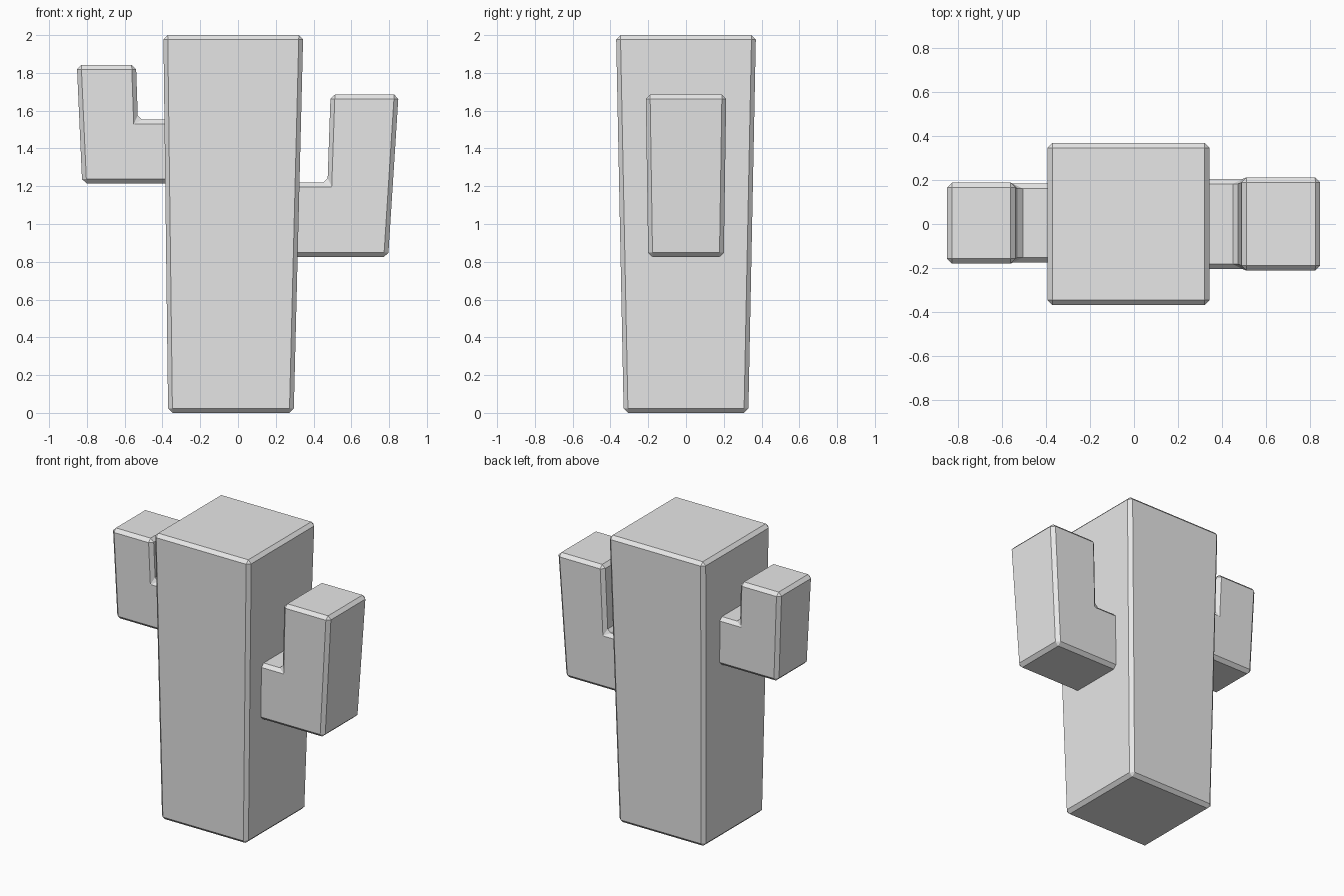
import bpy
import bmesh

cube = bpy.data.objects.get("Cube")
if cube:
    bpy.data.objects.remove(cube, do_unlink=True)

BEVEL = 0.023

grey = bpy.data.materials.new("plain_grey")
grey.use_nodes = True
colour = (0.8, 0.8, 0.8, 1)
grey.diffuse_color = colour
grey.node_tree.nodes["Principled BSDF"].inputs["Base Color"].default_value = colour


def tapered_slab(name, profile, depth_low, depth_high, y_mid=0.0):
    """Extrude an x-z profile along y, widening with height, and chamfer it."""
    low = min(z for x, z in profile)
    high = max(z for x, z in profile)
    bm = bmesh.new()
    rings = []
    for side in (-1, 1):
        ring = []
        for x, z in profile:
            t = (z - low) / (high - low)
            half = depth_low + (depth_high - depth_low) * t
            ring.append(bm.verts.new((x, y_mid + side * half, z)))
        rings.append(ring)
        bm.faces.new(ring)
    front, back = rings
    for i in range(len(profile)):
        j = (i + 1) % len(profile)
        bm.faces.new((front[i], front[j], back[j], back[i]))
    bmesh.ops.recalc_face_normals(bm, faces=bm.faces)
    mesh = bpy.data.meshes.new(name)
    bm.to_mesh(mesh)
    bm.free()
    mesh.materials.append(grey)
    obj = bpy.data.objects.new(name, mesh)
    bpy.context.collection.objects.link(obj)
    chamfer = obj.modifiers.new("chamfer", 'BEVEL')
    chamfer.width = BEVEL
    chamfer.segments = 1
    chamfer.limit_method = 'ANGLE'
    return obj


# Trunk, wider towards the top
tapered_slab("trunk",
             [(-0.37, 0), (0.295, 0), (0.345, 2), (-0.395, 2)],
             0.33, 0.37)

# Low, large arm on the left
tapered_slab("left_arm",
             [(0.2, 0.825), (0.795, 0.825), (0.85, 1.685),
              (0.49, 1.685), (0.474, 1.22), (0.2, 1.22)],
             0.2, 0.213)

# High, small arm on the right
tapered_slab("right_arm",
             [(-0.25, 1.215), (-0.825, 1.215), (-0.853, 1.842),
              (-0.54, 1.842), (-0.53, 1.552), (-0.25, 1.552)],
             0.175, 0.185, 0.004)
